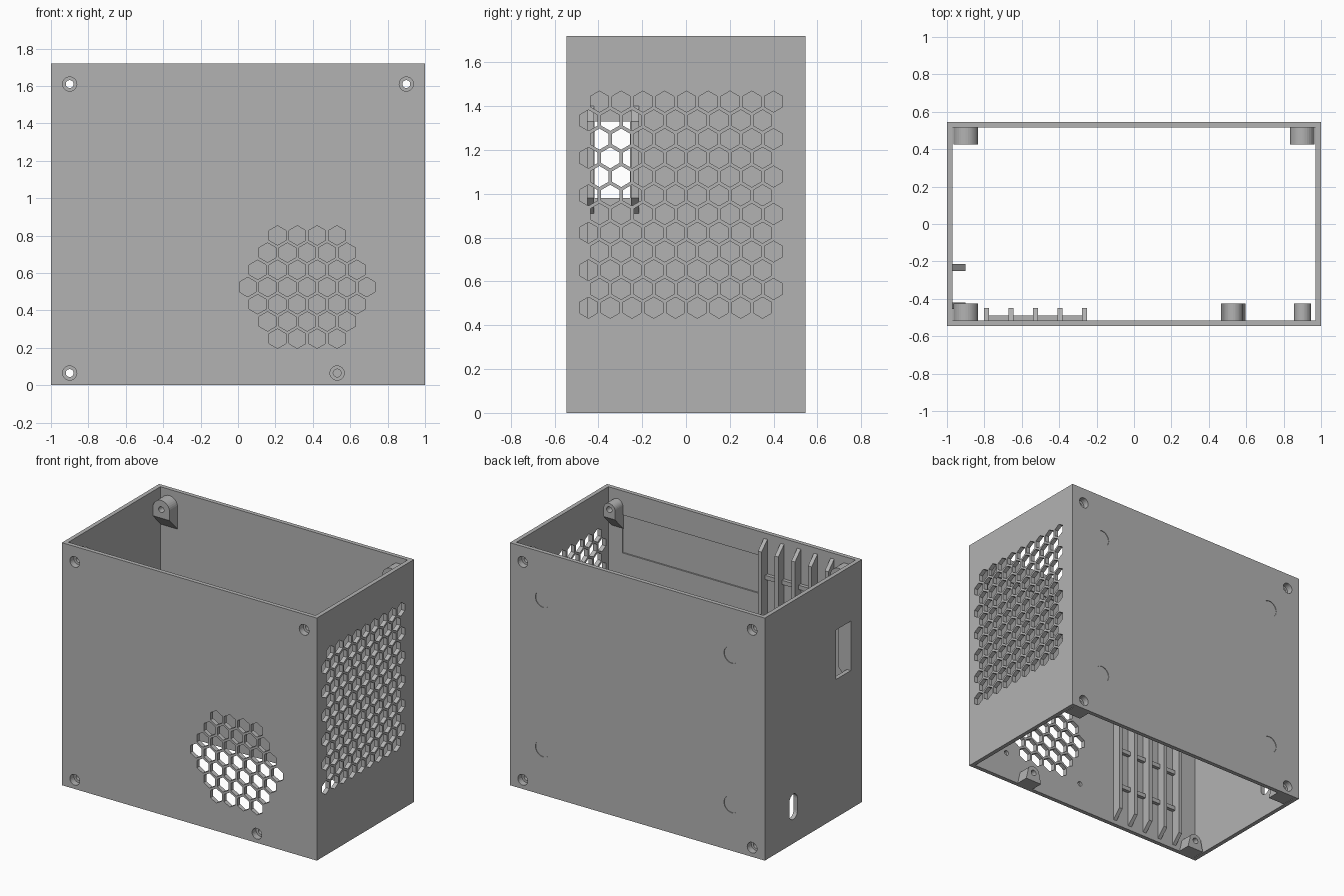
import bpy, bmesh
from math import sin, cos, pi, sqrt

if "Cube" in bpy.data.objects:
    bpy.data.objects.remove(bpy.data.objects["Cube"], do_unlink=True)

# Enclosure sizes
X, Y, H, T = 1.0, 0.545, 1.72, 0.03
IX, IY = X - T, Y - T

grey = bpy.data.materials.new("plain grey")
grey.use_nodes = True
colour = (0.45, 0.45, 0.45, 1)
grey.diffuse_color = colour
grey.node_tree.nodes["Principled BSDF"].inputs["Base Color"].default_value = colour


def ngon(u, v, r, n, turn=0.0):
    return [(u + r * cos(turn + 2 * pi * i / n), v + r * sin(turn + 2 * pi * i / n)) for i in range(n)]


def rect(u0, u1, v0, v1):
    return [(u0, v0), (u1, v0), (u1, v1), (u0, v1)]


def arch(u, v, r, foot_half, foot_v, n=16):
    top = [(u + r * cos(pi * i / n), v + r * sin(pi * i / n)) for i in range(n + 1)]
    return top + [(u - foot_half, foot_v), (u + foot_half, foot_v)]


def prism(bm, pts, axis, a, b):
    """Extrude a (horizontal, z) outline along x or y."""
    def place(p, d):
        return (d, p[0], p[1]) if axis == "x" else (p[0], d, p[1])
    lo = [bm.verts.new(place(p, a)) for p in pts]
    hi = [bm.verts.new(place(p, b)) for p in pts]
    bm.faces.new(lo)
    bm.faces.new(hi[::-1])
    for i in range(len(pts)):
        j = (i + 1) % len(pts)
        bm.faces.new((lo[j], lo[i], hi[i], hi[j]))


def make(name, prisms, cutter=False):
    bm = bmesh.new()
    for p in prisms:
        prism(bm, *p)
    bmesh.ops.recalc_face_normals(bm, faces=bm.faces)
    mesh = bpy.data.meshes.new(name)
    bm.to_mesh(mesh)
    bm.free()
    mesh.materials.append(grey)
    ob = bpy.data.objects.new(name, mesh)
    bpy.context.collection.objects.link(ob)
    ob.hide_render = cutter
    return ob


def cut(ob, cutters):
    for c in cutters:
        mod = ob.modifiers.new(c.name, "BOOLEAN")
        mod.operation, mod.solver, mod.object = "DIFFERENCE", "EXACT", c
    dg = bpy.context.evaluated_depsgraph_get()
    mesh = bpy.data.meshes.new_from_object(ob.evaluated_get(dg))
    ob.modifiers.clear()
    ob.data = mesh


# Hexagonal vents: round fan grille in the front, tall field in the +x side
openings = []
fan_x, fan_z = 0.37, 0.525
for row in range(-3, 4):
    count = 7 - abs(row)
    for i in range(count):
        x = fan_x + (i - (count - 1) / 2) * 0.106
        openings.append((ngon(x, fan_z + row * 0.092, 0.052, 6, pi / 2), "y", -0.6, -0.47))
for row in range(12):
    for i in range(9):
        y = -0.445 + 0.05 * (row % 2) + i * 0.0993
        openings.append((ngon(y, 0.48 + row * 0.0855, 0.048, 6, pi / 2), "x", 0.94, 1.05))

# Socket window and cable slot in the -x side
openings.append((rect(-0.418, -0.255, 0.98, 1.33), "x", -1.05, -0.94))
slot = [(0.225 + 0.045 * cos(a), z + 0.045 * sin(a))
        for z, start in ((0.305, 0), (0.215, pi))
        for a in [start + pi * i / 10 for i in range(11)]]
openings.append((slot, "x", -1.05, -0.94))

# Blind fan screw holes and shallow panel recess inside the front, round pockets in the back
for sx in (-1, 1):
    for s in (-1, 1):
        openings.append((ngon(fan_x + sx * 0.325, fan_z + s * 0.325, 0.018, 16), "y", -IY - 0.02, -0.48))
        openings.append((ngon(sx * 0.74, 0.86 + s * 0.53, 0.06, 32), "y", Y - 0.004, Y + 0.05))
openings.append((rect(-0.22, 0.86, 1.28, 1.55), "y", -IY - 0.01, -0.48))

# Countersunk corner screw holes
low, high = 0.065, 1.61
screws = [(x, z, 1) for x in (-0.9, 0.9) for z in (low, high)]
screws += [(-0.9, low, -1), (-0.9, high, -1), (0.9, high, -1), (0.53, low, -1)]
bores = [(ngon(x, z, 0.038, 24), "y", s * 0.5, s * 0.6) for x, z, s in screws]
pilots = [(ngon(x, z, 0.021, 24), "y", s * 0.38, s * 0.58) for x, z, s in screws]

cavity = make("cavity_cutter", [(rect(-IX, IX, -0.2, H + 0.2), "y", -IY, IY)], True)
opening_cutter = make("opening_cutter", openings, True)
bore_cutter = make("bore_cutter", bores, True)
pilot_cutter = make("pilot_cutter", pilots, True)

shell = make("case_shell", [(rect(-X, X, 0, H), "y", -Y, Y)])
cut(shell, [cavity, opening_cutter, bore_cutter, pilot_cutter])

# Screw bosses: arched blocks, the upper ones sloping back to the wall underneath
for x, z, s in screws:
    wall, face = s * (IY + 0.005), s * 0.425
    if z == low:
        boss = make("lower_screw_boss", [(arch(x, z, 0.05, 0.065, 0.0), "y", wall, face)])
    else:
        r = 0.045 if (x > 0 and s < 0) else 0.066
        boss = make("upper_screw_boss", [(arch(x, z, r, r, z - 0.16), "y", wall, face)])
        for v in boss.data.vertices:
            if v.co.z < z - 0.1 and abs(v.co.y - face) < 0.001:
                v.co.z = z - 0.06
    # Trim any part that would reach beyond the side wall
    for v in boss.data.vertices:
        v.co.x = max(-IX, min(IX, v.co.x))
    cut(boss, [bore_cutter, pilot_cutter])
    boss.data.shade_flat()

# Vertical fins with bevelled ends on the inner front wall, tied by short crossbars
depth = 0.065
fin = [(-IY, 0.03), (-IY + depth, 0.03 + depth), (-IY + depth, 1.68 - depth), (-IY, 1.68)]
for i in range(5):
    x = -0.788 + i * 0.131
    make("guide_fin", [(fin, "x", x - 0.014, x + 0.014)])
for i in range(5):
    z = 0.3 + i * 0.28
    make("fin_crossbar", [(rect(-0.788, -0.264, z - 0.015, z + 0.015), "y", -IY, -0.49)])

# Socket rails beside the window
rail = [(-IX, 0.91), (-0.9, 0.98), (-0.9, 1.33), (-IX, 1.4)]
for y in (-0.437, -0.233):
    make("socket_rail", [(rail, "y", y - 0.018, y + 0.018)])

# Cutters are no longer needed
for c in (cavity, opening_cutter, bore_cutter, pilot_cutter):
    bpy.data.objects.remove(c, do_unlink=True)
